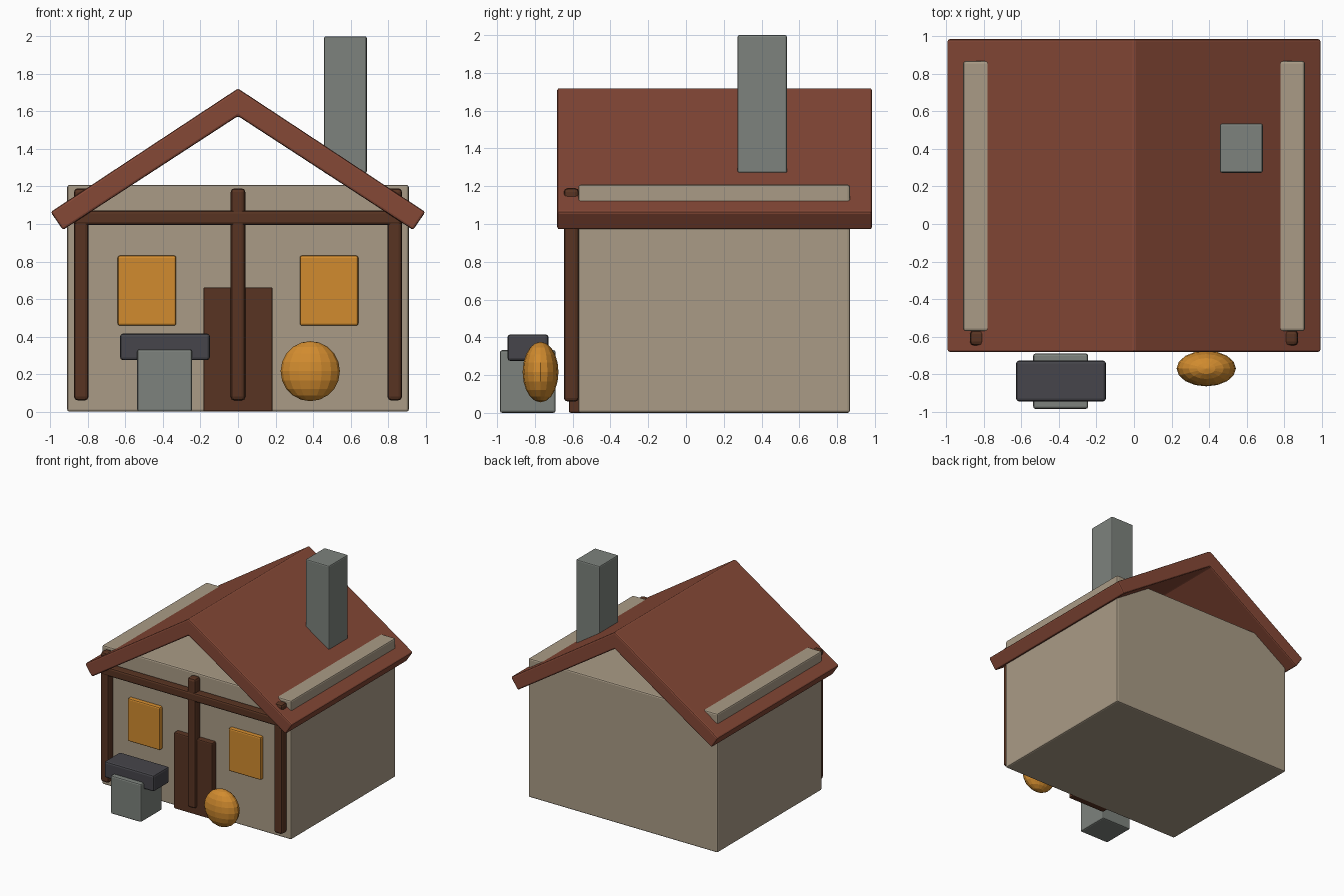
import bpy
import bmesh

cube = bpy.data.objects.get("Cube")
if cube:
    bpy.data.objects.remove(cube, do_unlink=True)


def material(name, rgb):
    mat = bpy.data.materials.new(name)
    mat.use_nodes = True
    color = (*rgb, 1)
    mat.diffuse_color = color
    bsdf = mat.node_tree.nodes["Principled BSDF"]
    bsdf.inputs["Base Color"].default_value = color
    bsdf.inputs["Roughness"].default_value = 0.9
    return mat


plaster = material("tan plaster", (0.40, 0.33, 0.24))
tile = material("red roof", (0.235, 0.065, 0.037))
wood = material("dark wood", (0.098, 0.034, 0.016))
amber = material("amber", (0.64, 0.26, 0.028))
stone = material("grey stone", (0.205, 0.225, 0.205))
iron = material("dark iron", (0.061, 0.06, 0.07))


def add_object(name, bm, mat, bevel=0.0, segments=2):
    bmesh.ops.recalc_face_normals(bm, faces=bm.faces)
    mesh = bpy.data.meshes.new(name)
    bm.to_mesh(mesh)
    bm.free()
    mesh.materials.append(mat)
    obj = bpy.data.objects.new(name, mesh)
    bpy.context.collection.objects.link(obj)
    if bevel:
        mod = obj.modifiers.new("soft edges", "BEVEL")
        mod.width = bevel
        mod.segments = segments
    return obj


def box(name, x, y, z, mat, bevel=0.012):
    """Bevelled box given its (min, max) range on each axis."""
    bm = bmesh.new()
    bmesh.ops.create_cube(bm, size=1)
    for v in bm.verts:
        for i, (low, high) in enumerate((x, y, z)):
            v.co[i] = low if v.co[i] < 0 else high
    return add_object(name, bm, mat, bevel)


# House body and chimney
box("house_body", (-0.91, 0.91), (-0.57, 0.868), (0, 1.208), plaster)
box("chimney", (0.458, 0.686), (0.273, 0.535), (1.27, 2.0), stone, 0.01)

# Gable roof: a chevron profile pushed from front to back
half = [(0, 1.722), (0.998, 1.064), (0.933, 0.968)]
profile = half + [(0, 1.575)] + [(-x, z) for x, z in reversed(half[1:])]
bm = bmesh.new()
face = bm.faces.new([bm.verts.new((x, -0.682, z)) for x, z in profile])
pushed = bmesh.ops.extrude_face_region(bm, geom=[face])
for v in pushed["geom"]:
    if isinstance(v, bmesh.types.BMVert):
        v.co.y = 0.985
add_object("roof", bm, tile, 0.012)

# Timber frame on the front wall
for name, x in (("right_post", -0.835), ("middle_post", 0), ("left_post", 0.835)):
    box(name, (x - 0.039, x + 0.039), (-0.647, -0.567), (0.06, 1.19), wood, 0.02)
box("cross_beam", (-0.87, 0.87), (-0.65, -0.57), (0.995, 1.072), wood, 0.015)

# Door and windows
box("door", (-0.185, 0.185), (-0.62, -0.55), (0, 0.663), wood, 0.01)
for name, x in (("right_window", -0.485), ("left_window", 0.485)):
    box(name, (x - 0.156, x + 0.156), (-0.605, -0.555), (0.458, 0.832), amber)

# Anvil on its stone block
box("anvil_block", (-0.537, -0.245), (-0.985, -0.69), (0, 0.332), stone)
box("anvil_top", (-0.628, -0.15), (-0.945, -0.728), (0.275, 0.416), iron, 0.015)

# Faceted round bale beside the door
bm = bmesh.new()
bmesh.ops.create_uvsphere(bm, u_segments=16, v_segments=10, radius=1)
bmesh.ops.scale(bm, verts=bm.verts, vec=(0.158, 0.095, 0.16))
bmesh.ops.translate(bm, verts=bm.verts, vec=(0.385, -0.77, 0.216))
add_object("round_bale", bm, amber)
